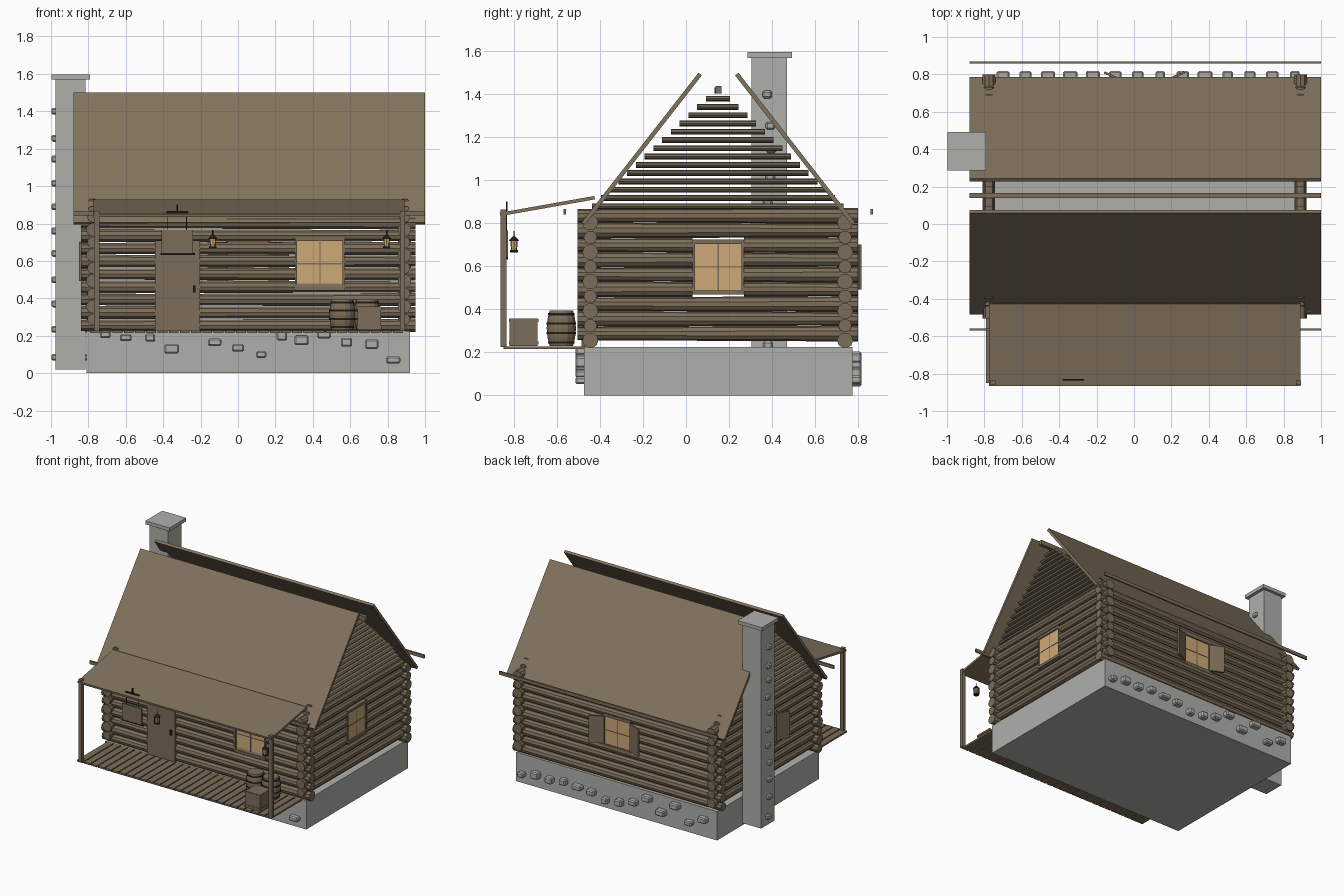
import bpy, bmesh, math, random
from mathutils import Matrix, Vector

if "Cube" in bpy.data.objects:
    bpy.data.objects.remove(bpy.data.objects["Cube"])
random.seed(4)

def mat(name, r, g, b):
    m = bpy.data.materials.new(name)
    m.diffuse_color = (r, g, b, 1)
    m.use_nodes = True
    m.node_tree.nodes["Principled BSDF"].inputs["Base Color"].default_value = m.diffuse_color
    return m

WOOD = mat("brown wood", 0.20, 0.153, 0.10)
ROOF = mat("roof brown", 0.22, 0.168, 0.108)
STONE = mat("grey stone", 0.43, 0.43, 0.40)
GLASS = mat("warm glass", 0.62, 0.40, 0.19)
IRON = mat("dark iron", 0.02, 0.012, 0.01)

def finish(name, bm, m):
    bmesh.ops.recalc_face_normals(bm, faces=bm.faces[:])
    me = bpy.data.meshes.new(name)
    bm.to_mesh(me)
    bm.free()
    me.materials.append(m)
    ob = bpy.data.objects.new(name, me)
    bpy.context.collection.objects.link(ob)
    return ob

def add_box(bm, x0, x1, y0, y1, z0, z1, rot=None):
    c = Vector(((x0 + x1) / 2, (y0 + y1) / 2, (z0 + z1) / 2))
    M = Matrix.Translation(c)
    if rot:
        M = M @ rot
    M = M @ Matrix.Diagonal((x1 - x0, y1 - y0, z1 - z0, 1))
    return bmesh.ops.create_cube(bm, size=1, matrix=M)["verts"]

def box(name, m, *a, **k):
    bm = bmesh.new()
    add_box(bm, *a, **k)
    return finish(name, bm, m)

def add_log(bm, axis, a, b, p, q, r1, r2, seg=10, squash=1):
    # log along x (p=y, q=z) or along y (p=x, q=z)
    mid = (a + b) / 2
    if axis == "x":
        M = Matrix.Translation((mid, p, q)) @ Matrix.Rotation(math.pi / 2, 4, "Y")
    else:
        M = Matrix.Translation((p, mid, q)) @ Matrix.Diagonal((1, 1, squash, 1)) @ Matrix.Rotation(math.pi / 2, 4, "X")
    bmesh.ops.create_cone(bm, cap_ends=True, segments=seg, radius1=r1, radius2=r2, depth=b - a, matrix=M)

def lathe(name, m, pts, x, y, seg=12):
    # closed turned shape from (radius, height) points
    bm = bmesh.new()
    rings = [[bm.verts.new((x + r * math.cos(2 * math.pi * i / seg), y + r * math.sin(2 * math.pi * i / seg), z))
              for i in range(seg)] for r, z in pts]
    for A, B in zip(rings, rings[1:]):
        for i in range(seg):
            bm.faces.new((A[i], A[(i + 1) % seg], B[(i + 1) % seg], B[i]))
    bm.faces.new(rings[0])
    bm.faces.new(rings[-1])
    return finish(name, bm, m)

# stone base
box("foundation", STONE, -0.81, 0.92, -0.475, 0.775, 0, 0.225)

def stones(name, places):
    bm = bmesh.new()
    for x, y, z, sx, sy, sz in places:
        add_box(bm, x - sx, x + sx, y - sy, y + sy, z - sz, z + sz)
    bmesh.ops.bevel(bm, geom=bm.edges[:], offset=0.008, segments=1, affect="EDGES")
    finish(name, bm, STONE)

fx = [-.71, -.6, -.47, -.355, -.125, 0, .125, .235, .34, .46, .58, .715, .83]
fz = [.205, .19, .19, .13, .165, .135, .10, .2, .175, .205, .165, .155, .07]
def half():
    return random.uniform(.025, .04), .035, random.uniform(.017, .027)
stones("front_stones", [(x, -.48, z, *half()) for x, z in zip(fx, fz)])
stones("back_stones", [(-.70 + .12 * i, .782, random.uniform(.06, .19), *half()) for i in range(14)])

# log walls: corner-notched, alternating taper, with gaps for the openings
def wall(name, axis, a, b, p, z0, gaps):
    bm = bmesh.new()
    for i in range(9):
        z = z0 + .0685 * i
        cuts = sorted((g0, g1) for g0, g1, zl, zh in gaps if zl < z < zh)
        ends = [a] + [v for c in cuts for v in c] + [b]
        r = (.037, .031) if i % 2 else (.031, .037)
        def rad(t):
            return r[0] + (r[1] - r[0]) * (t - a) / (b - a)
        for s, e in zip(ends[::2], ends[1::2]):
            ra, rb = rad(s), rad(e)
            add_log(bm, axis, s, e, p, z, *((ra, rb) if axis == "x" else (rb, ra)))
    finish(name, bm, WOOD)

wall("front_log_wall", "x", -.84, .95, -.445, .256, [(-.44, -.205, 0, .71), (.31, .565, .47, .71)])
wall("back_log_wall", "x", -.84, .95, .74, .256, [(-.065, .175, .47, .71)])
for n, x in (("left", -.775), ("right", .89)):
    wall(n + "_log_wall", "y", -.505, .80, x, .288, [(.03, .27, .46, .745)])
    # gable logs
    bm = bmesh.new()
    for i in range(15):
        h = .585 - .0407 * i
        add_log(bm, "y", .148 - h, .148 + h, x, .88 + .0385 * i, .026, .026, 8, .52)
    finish(n + "_gable_logs", bm, WOOD)

# windows: built facing -y around the origin, then turned to the wall
def window(name, x, y, z, w, h, turn, shutters=False):
    T = Matrix.Translation((x, y, z)) @ Matrix.Rotation(turn, 4, "Z")
    t = .02
    bm = bmesh.new()
    add_box(bm, -w - .005, w + .005, -.012, .02, -h - t, -h)
    add_box(bm, -w - .005, w + .005, -.012, .02, h, h + t)
    for s in (-1, 1):
        add_box(bm, s * w - .006, s * w + .006, -.012, .02, -h, h)
    add_box(bm, -.003, .003, -.004, .004, -h, h)
    add_box(bm, -w, w, -.004, .004, -.003, .003)
    finish(name + "_frame", bm, WOOD).matrix_world = T
    box(name + "_glass", GLASS, -w, w, -.002, .006, -h, h).matrix_world = T
    if shutters:
        bm = bmesh.new()
        for s in (-1, 1):
            add_box(bm, s * (w + .052) - .053, s * (w + .052) + .053, -.035, -.023, -.105, .105,
                    rot=Matrix.Rotation(s * -.42, 4, "Z"))
        finish(name + "_shutters", bm, WOOD).matrix_world = T

window("front_window", .438, -.47, .585, .128, .122, 0)
window("right_window", .91, .15, .597, .114, .108, math.pi / 2)
window("left_window", -.795, .15, .597, .114, .108, -math.pi / 2, True)
window("back_window", .055, .76, .597, .114, .108, math.pi, True)

# door
box("door", WOOD, -.443, -.203, -.485, -.43, .225, .71)
box("door_handle", IRON, -.24, -.228, -.497, -.485, .43, .47)

# main roof, ridge pole and eave boards
def slab(name, x0, x1, ya, za, yb, zb, t):
    bm = bmesh.new()
    d = Vector((0, yb - ya, zb - za)).normalized()
    n = Vector((0, -d.z, d.y)) * t / 2
    A, B = Vector((0, ya, za)), Vector((0, yb, zb))
    f = [[bm.verts.new(Vector((x, 0, 0)) + v) for v in (A + n, B + n, B - n, A - n)] for x in (x0, x1)]
    bm.faces.new(f[0])
    bm.faces.new(f[1])
    for i in range(4):
        j = (i + 1) % 4
        bm.faces.new((f[0][i], f[0][j], f[1][j], f[1][i]))
    finish(name, bm, ROOF)

slab("front_roof", -.88, 1, -.477, .80, .066, 1.495, .02)
slab("back_roof", -.88, 1, .778, .80, .236, 1.495, .02)
slab("porch_roof", -.775, .89, -.865, .842, -.425, .92, .016)
box("ridge_pole", WOOD, -.88, 1, .138, .166, 1.405, 1.44)
box("front_eave_board", WOOD, -.88, 1, -.57, -.558, .842, .868)
box("back_eave_board", WOOD, -.88, 1, .858, .87, .842, .868)

# chimney
box("chimney", STONE, -.975, -.815, .305, .47, .02, 1.57)
box("chimney_cap", STONE, -.997, -.79, .287, .492, 1.57, 1.597)
cz = [.085, .235, .37, .5, .64, .76, .89, 1.015, 1.145, 1.255, 1.40]
stones("chimney_stones", [(x, .385 + random.uniform(-.012, .012), z, .022, .022, .018)
                          for z in cz for x in (-.976, -.82)])

# porch deck and posts
bm = bmesh.new()
for i in range(28):
    x = -.79 + i * .06
    add_box(bm, x, x + .052, -.85, -.47, .215, .228)
finish("porch_deck", bm, WOOD)
for n, x in (("left", -.755), ("right", .88)):
    box(n + "_porch_post", WOOD, x - .014, x + .014, -.862, -.836, .225, .866)

# hanging sign board
box("sign_board", WOOD, -.41, -.24, -.84, -.828, .64, .767)
box("sign_bottom_rail", IRON, -.415, -.23, -.841, -.827, .633, .642)
box("sign_bar", IRON, -.382, -.266, -.838, -.83, .857, .867)
box("sign_hook", IRON, -.328, -.320, -.838, -.83, .862, .903)
for s in (-.375, -.275):
    box("sign_chain", IRON, s - .002, s + .002, -.836, -.832, .767, .86)

# lanterns
for n, x in (("left", -.135), ("right", .795)):
    lathe(n + "_lantern_glass", GLASS, [(.014, .675), (.017, .72)], x, -.80, 8)
    lathe(n + "_lantern_base", IRON, [(.019, .666), (.019, .676)], x, -.80, 8)
    lathe(n + "_lantern_cap", IRON, [(.024, .718), (.02, .725), (.006, .74), (.003, .742), (.003, .765)], x, -.80, 8)
    for sx in (-1, 1):
        for sy in (-1, 1):
            box(n + "_lantern_bar", IRON, x + sx * .013 - .002, x + sx * .013 + .002,
                -.80 + sy * .013 - .002, -.80 + sy * .013 + .002, .67, .72)

# barrels with hoops, and a crate
for n, x in (("left", .558), ("right", .69)):
    lathe(n + "_barrel", WOOD, [(.056, .23), (.066, .27), (.07, .312), (.066, .355), (.056, .395)], x, -.58, 14)
    for z, r in ((.247, .063), (.29, .0705), (.335, .0705), (.378, .063)):
        lathe(n + "_barrel_hoop", IRON, [(r, z - .005), (r, z + .005)], x, -.58, 14)
box("crate", WOOD, .638, .765, -.82, -.69, .23, .357)
bm = bmesh.new()
for z in (.238, .341):
    add_box(bm, .634, .769, -.824, -.686, z, z + .014)
finish("crate_bands", bm, WOOD)
